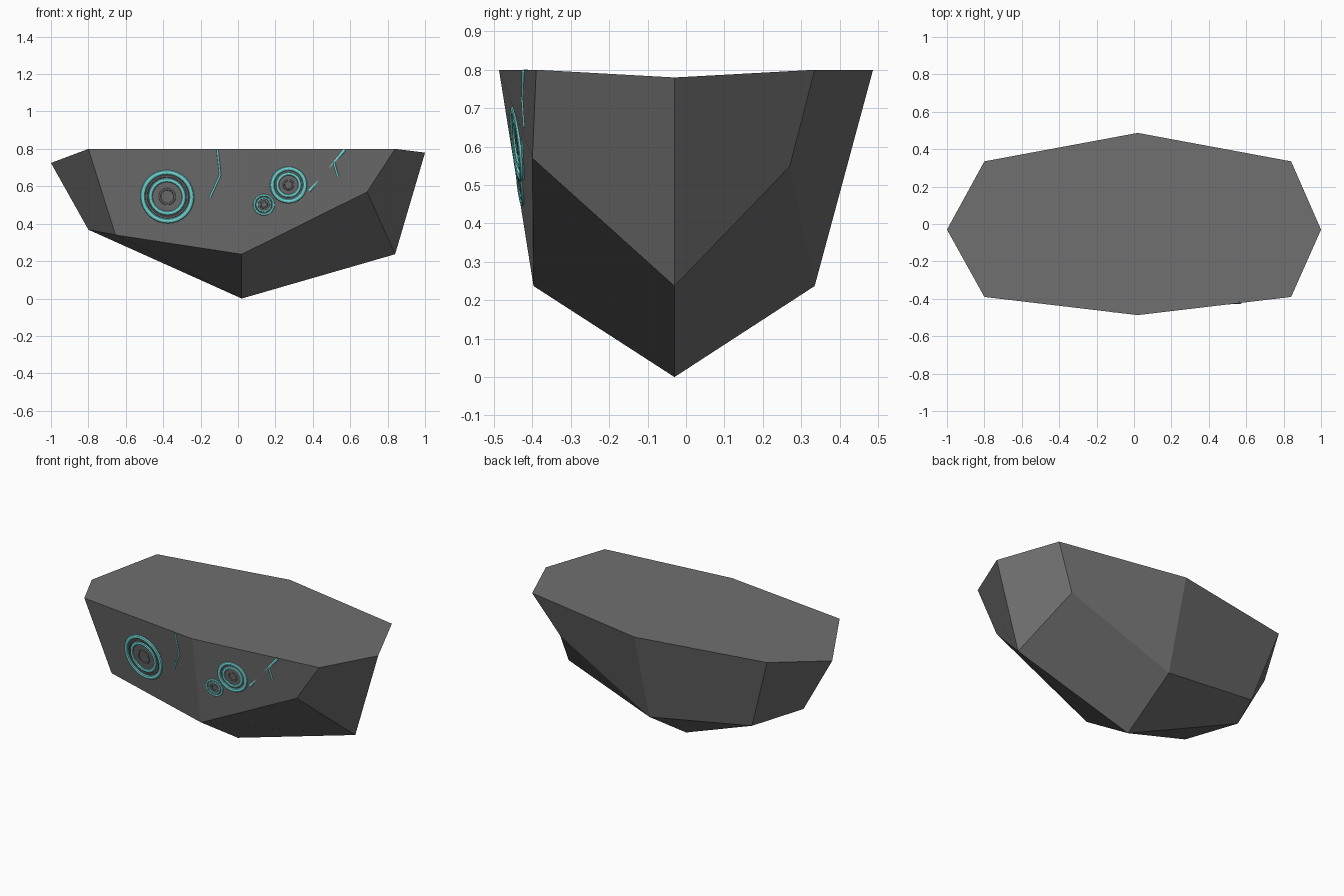
import bpy, bmesh, math
from mathutils import Vector
from mathutils.bvhtree import BVHTree

if "Cube" in bpy.data.objects:
    bpy.data.objects.remove(bpy.data.objects["Cube"])


def material(name, rgb):
    m = bpy.data.materials.new(name)
    m.diffuse_color = (*rgb, 1)
    m.use_nodes = True
    m.node_tree.nodes["Principled BSDF"].inputs["Base Color"].default_value = m.diffuse_color
    return m


stone = material("dark_stone", (0.16, 0.16, 0.16))
teal = material("teal_glow", (0.18, 0.72, 0.70))

# Faceted rock: flat crown, rim loop, lower loop (same order) and a base point
rim = [(-0.8, -0.39, 0.8), (0.02, -0.487, 0.8), (0.84, -0.39, 0.8), (1, -0.03, 0.78),
       (0.84, 0.335, 0.8), (0.02, 0.487, 0.8), (-0.8, 0.335, 0.8), (-1, -0.03, 0.725)]
lower = [(-0.655, -0.325, 0.34), (0.02, -0.397, 0.237), (0.69, -0.4, 0.57), (0.84, -0.03, 0.237),
         (0.69, 0.27, 0.548), (0.02, 0.335, 0.237), (-0.65, 0.27, 0.336), (-0.8, -0.03, 0.368)]
bm = bmesh.new()
top = [bm.verts.new(p) for p in rim]
low = [bm.verts.new(p) for p in lower]
base = bm.verts.new((0.02, -0.03, 0))
for i in range(8):
    j = (i + 1) % 8
    bm.faces.new((top[i], low[i], low[j], top[j]))
bm.faces.new(top)
for i in (0, 2, 4, 6):
    quad = [low[i], low[i - 1], base, low[(i + 1) % 8]]
    # the right corners are raised, so their quads fold across the other diagonal
    bm.faces.new(quad[1:] + quad[:1] if i in (2, 4) else quad)
bmesh.ops.recalc_face_normals(bm, faces=bm.faces)
mesh = bpy.data.meshes.new("rock_body")
bm.to_mesh(mesh)
tree = BVHTree.FromBMesh(bm)
bm.free()
body = bpy.data.objects.new("rock_body", mesh)
bpy.context.collection.objects.link(body)
mesh.materials.append(stone)


def on_front(x, z):
    """Point and normal of the front surface at x, z."""
    hit, normal, _, _ = tree.ray_cast(Vector((x, -2, z)), Vector((0, 1, 0)))
    return hit, normal


def rings(name, x, z, specs):
    """Concentric flattened rings lying on the front surface."""
    hit, normal = on_front(x, z)
    rot = normal.to_track_quat('Z', 'Y').to_euler()
    for k, (major, minor, mat) in enumerate(specs):
        bpy.ops.mesh.primitive_torus_add(
            location=hit + normal * 0.002, rotation=rot, major_radius=major,
            minor_radius=minor, major_segments=32, minor_segments=8)
        ob = bpy.context.object
        ob.name = f"{name}_ring_{k + 1}"
        ob.scale.z = 0.6
        ob.data.materials.append(mat)
        bpy.ops.object.shade_smooth_by_angle()


def vein(name, points, radius):
    """Thin glowing strip sunk into the front surface."""
    cu = bpy.data.curves.new(name, 'CURVE')
    cu.dimensions = '3D'
    cu.bevel_depth = radius
    cu.bevel_resolution = 1
    cu.use_fill_caps = True
    sp = cu.splines.new('POLY')
    sp.points.add(len(points) - 1)
    for p, (x, z) in zip(sp.points, points):
        hit, normal = on_front(x, z)
        p.co = (*(hit - normal * radius * 0.4), 1)
    cu.materials.append(teal)
    bpy.context.collection.objects.link(bpy.data.objects.new(name, cu))


# Carved ring groups
rings("large", -0.378, 0.545, [(0.132, 0.013, teal), (0.112, 0.006, stone),
                               (0.09, 0.011, teal), (0.04, 0.006, stone)])
rings("medium", 0.27, 0.608, [(0.088, 0.012, teal), (0.06, 0.009, teal), (0.025, 0.005, stone)])
rings("small", 0.138, 0.502, [(0.052, 0.006, teal), (0.036, 0.005, teal), (0.018, 0.004, stone)])

# Veins
vein("left_vein", [(-0.11, 0.795), (-0.095, 0.66), (-0.15, 0.54)], 0.006)
vein("right_vein", [(0.57, 0.795), (0.38, 0.575)], 0.01)
vein("right_vein_branch", [(0.512, 0.73), (0.535, 0.65)], 0.006)
